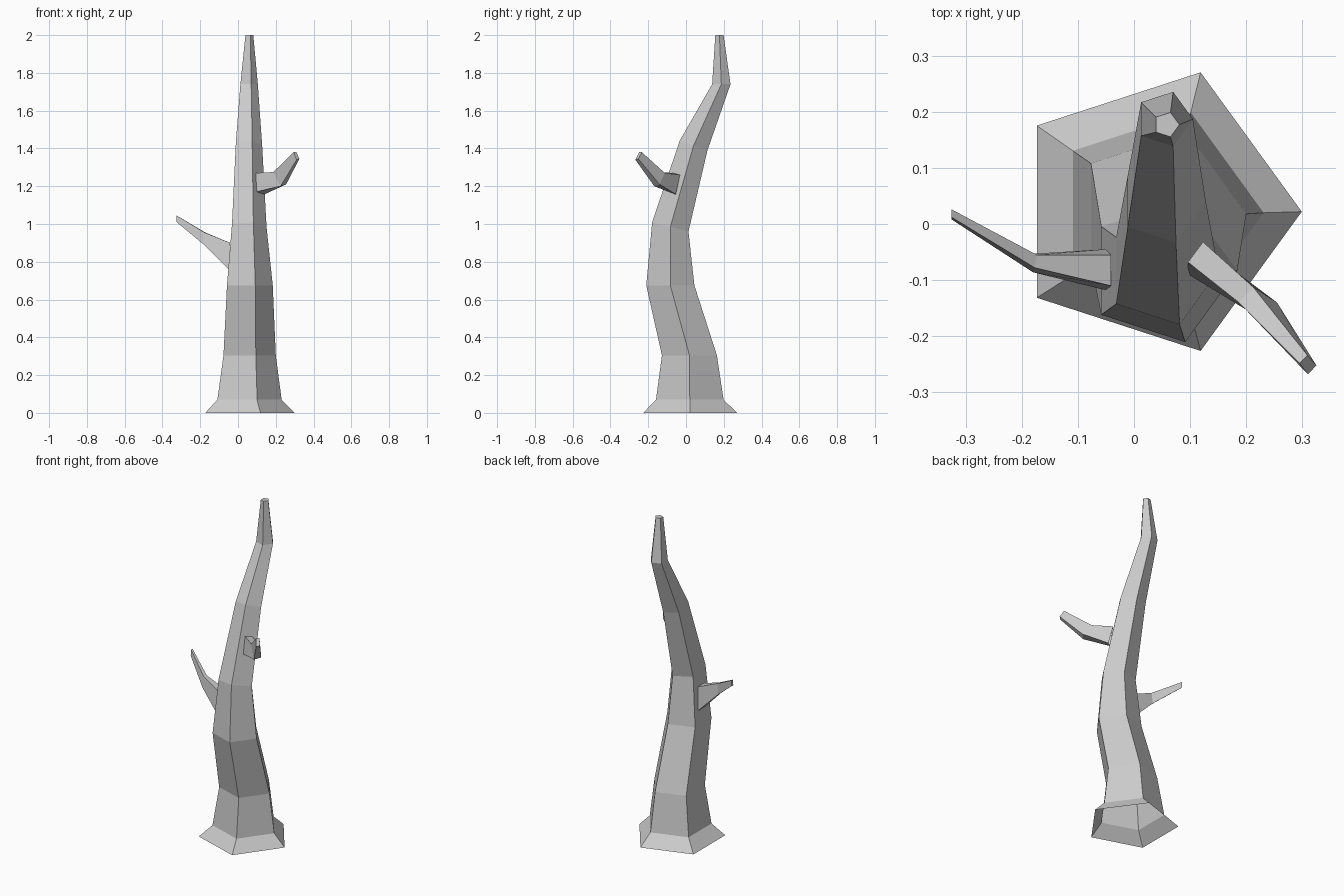
import bpy, bmesh
from math import cos, sin, tau


def skin(name, rings):
    """Bridge matching rings with flat quads and cap the last one."""
    bm = bmesh.new()
    loops = [[bm.verts.new(p) for p in ring] for ring in rings]
    n = len(loops[0])
    for a, b in zip(loops, loops[1:]):
        for i in range(n):
            j = (i + 1) % n
            bm.faces.new((a[i], a[j], b[j], b[i]))
    bm.faces.new(loops[-1])
    bmesh.ops.recalc_face_normals(bm, faces=bm.faces)
    mesh = bpy.data.meshes.new(name)
    bm.to_mesh(mesh)
    bm.free()
    obj = bpy.data.objects.new(name, mesh)
    bpy.context.collection.objects.link(obj)
    return obj


def pentagon(x, y, z, r, tilt):
    """Five-sided trunk section; tilt is the drop in z per unit y."""
    return [(x + r * cos(i * tau / 5), y + r * sin(i * tau / 5),
             z - tilt * r * sin(i * tau / 5)) for i in range(5)]


# Trunk with flared, open foot: centre x, y, z, radius, tilt
sections = [
    (0.038, 0.022, 0.00, 0.261, 0),
    (0.043, 0.020, 0.07, 0.188, 0),
    (0.047, 0.018, 0.305, 0.153, 0),
    (0.050, -0.083, 0.675, 0.134, 0),
    (0.050, -0.083, 0.985, 0.101, 0.26),
    (0.051, 0.040, 1.415, 0.077, 0.36),
    (0.054, 0.187, 1.74, 0.051, 0),
    (0.058, 0.177, 2.00, 0.023, 0),
]
skin("trunk", [pentagon(*s) for s in sections])

# Bent four-sided branches: root, elbow and tip
skin("right_branch", [
    [(0.123, -0.032, 1.26), (0.096, -0.068, 1.27), (0.097, -0.090, 1.17), (0.140, -0.054, 1.157)],
    [(0.212, -0.112, 1.27), (0.187, -0.140, 1.275), (0.225, -0.168, 1.20), (0.255, -0.140, 1.21)],
    [(0.309, -0.234, 1.38), (0.295, -0.248, 1.38), (0.310, -0.268, 1.34), (0.325, -0.252, 1.345)],
])
skin("left_branch", [
    [(-0.041, -0.055, 0.90), (-0.041, -0.110, 0.90), (-0.050, -0.118, 0.76), (-0.050, -0.045, 0.76)],
    [(-0.173, -0.055, 0.955), (-0.177, -0.078, 0.955), (-0.180, -0.086, 0.89), (-0.180, -0.053, 0.89)],
    [(-0.325, 0.026, 1.045), (-0.325, 0.012, 1.045), (-0.325, 0.008, 1.01), (-0.325, 0.024, 1.01)],
])
